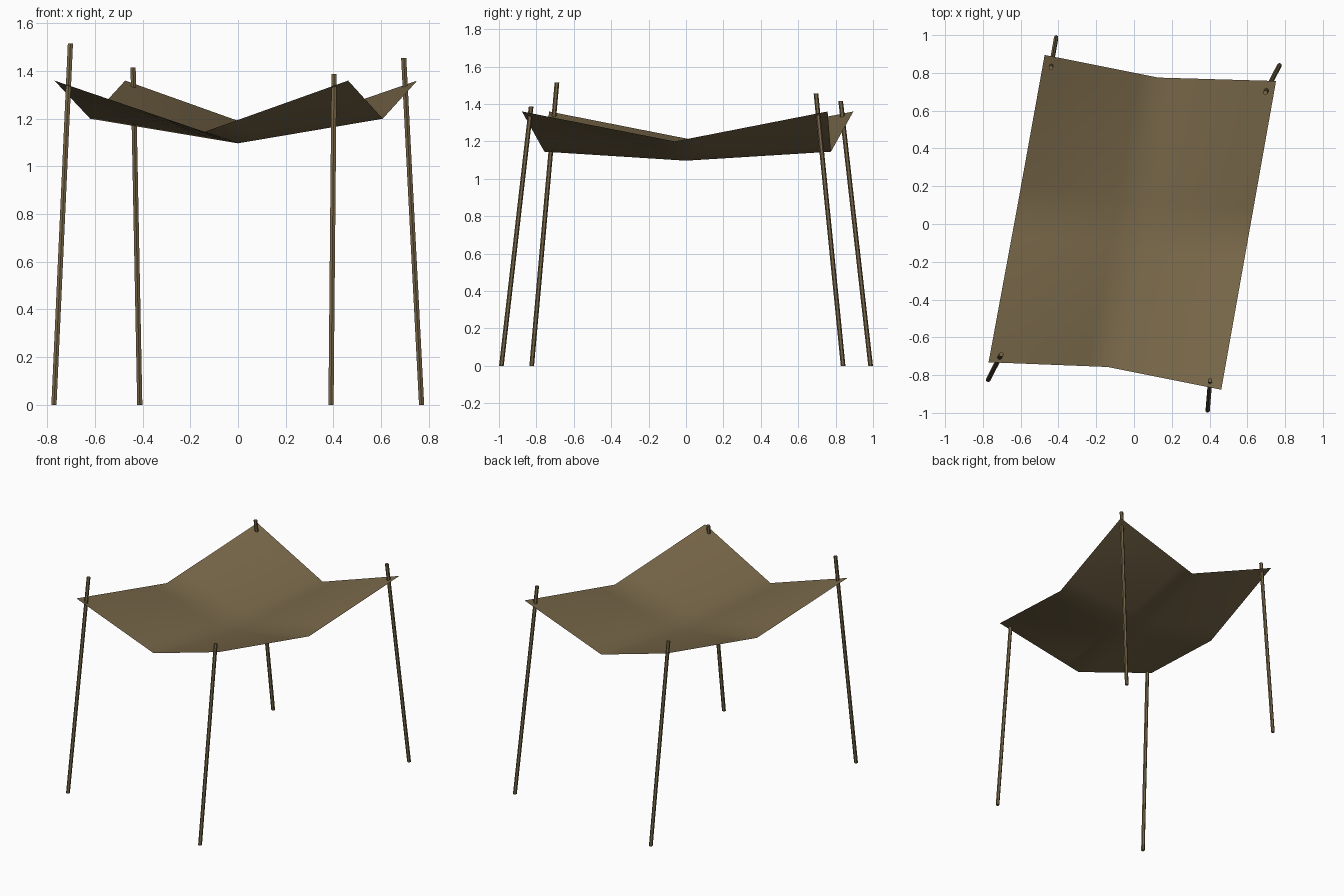
import bpy, bmesh
from mathutils import Vector

if "Cube" in bpy.data.objects:
    bpy.data.objects.remove(bpy.data.objects["Cube"])

brown = bpy.data.materials.new("weathered brown")
brown.diffuse_color = (0.19, 0.138, 0.067, 1)
brown.use_nodes = True
brown.node_tree.nodes["Principled BSDF"].inputs["Base Color"].default_value = brown.diffuse_color


def finish(bm, name):
    mesh = bpy.data.meshes.new(name)
    bm.to_mesh(mesh)
    bm.free()
    mesh.materials.append(brown)
    obj = bpy.data.objects.new(name, mesh)
    bpy.context.collection.objects.link(obj)
    return obj


def pole(name, base, top, radius=0.0125):
    """Slim six-sided pole leaning from base to top, cut level at both ends."""
    bm = bmesh.new()
    bmesh.ops.create_cone(bm, cap_ends=True, segments=6, radius1=radius,
                          radius2=radius, depth=1)
    base, top = Vector(base), Vector(top)
    for v in bm.verts:
        t = v.co.z + 0.5
        v.co = Vector((v.co.x, v.co.y, 0)) + base.lerp(top, t)
    return finish(bm, name)


# Four leaning poles
pole("front_left_pole", (-0.772, -0.825, 0), (-0.703, -0.69, 1.515))
pole("front_right_pole", (0.39, -0.987, 0), (0.403, -0.828, 1.387))
pole("back_right_pole", (0.77, 0.84, 0), (0.695, 0.695, 1.455))
pole("back_left_pole", (-0.412, 0.987, 0), (-0.44, 0.827, 1.415))

# Sagging canopy: raised corners, lower edge middles, lowest centre
rows = [
    [(-0.77, -0.732, 1.36), (-0.14, -0.757, 1.145), (0.462, -0.877, 1.36)],
    [(-0.62, 0.08, 1.2), (0, 0, 1.097), (0.607, -0.06, 1.2)],
    [(-0.473, 0.895, 1.36), (0.13, 0.775, 1.145), (0.752, 0.757, 1.36)],
]
bm = bmesh.new()
grid = [[bm.verts.new(p) for p in row] for row in rows]
for j in range(2):
    for i in range(2):
        bm.faces.new((grid[j][i], grid[j][i + 1], grid[j + 1][i + 1], grid[j + 1][i]))
# Finer cells keep the twisted panels even
bmesh.ops.subdivide_edges(bm, edges=bm.edges[:], cuts=5, use_grid_fill=True)
for f in bm.faces:
    f.smooth = True
finish(bm, "canopy")
